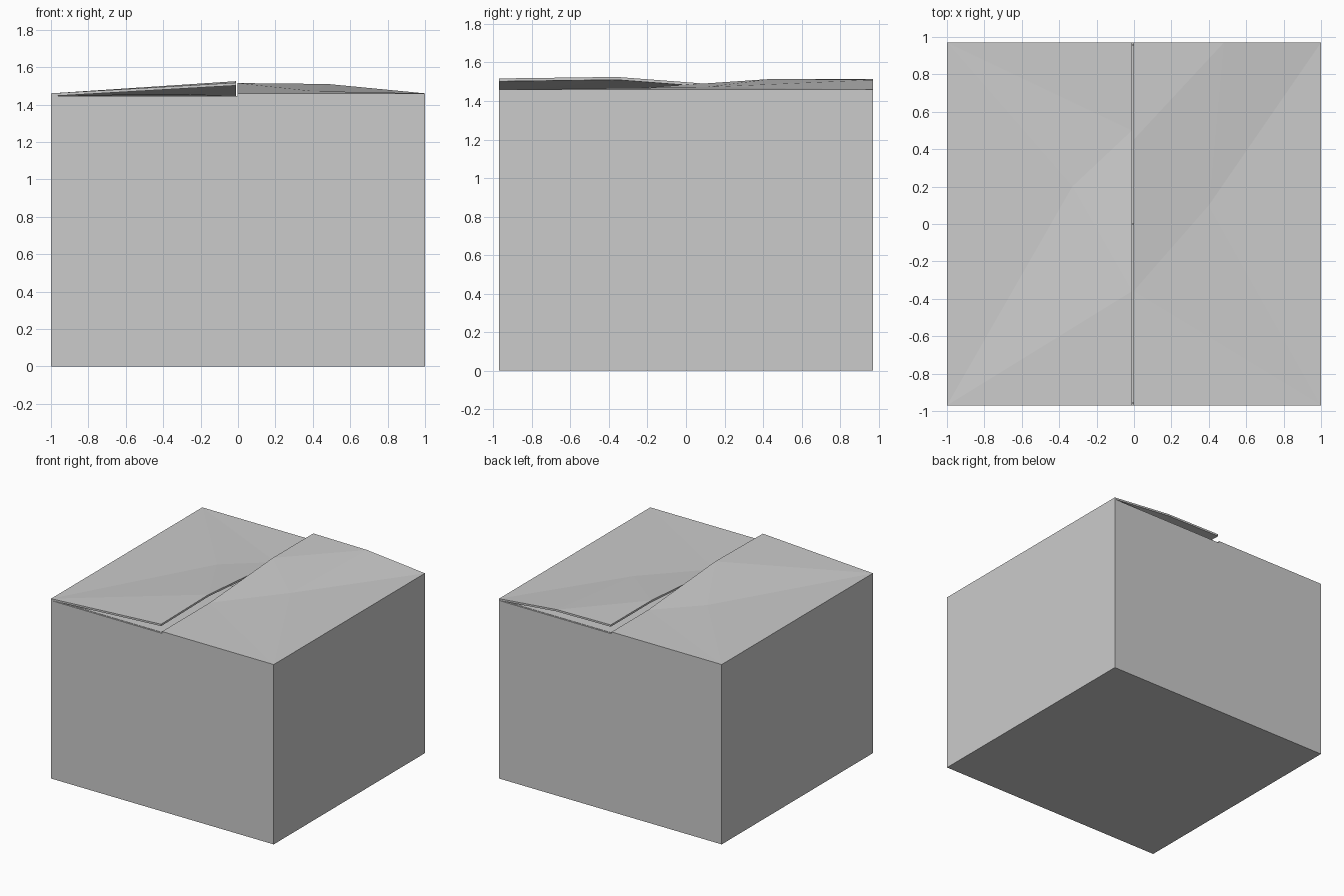
import bpy
import bmesh
from mathutils import Vector
from mathutils.geometry import delaunay_2d_cdt

cube = bpy.data.objects.get("Cube")
if cube:
    bpy.data.objects.remove(cube, do_unlink=True)

HALF_X, HALF_Y, WALL_TOP, CARD = 1.0, 0.97, 1.445, 0.015

grey = bpy.data.materials.new("plain grey card")
grey.use_nodes = True
COLOUR = (0.6, 0.6, 0.6, 1)
grey.diffuse_color = COLOUR
grey.node_tree.nodes["Principled BSDF"].inputs["Base Color"].default_value = COLOUR


def finish(name, bm):
    bmesh.ops.recalc_face_normals(bm, faces=bm.faces[:])
    mesh = bpy.data.meshes.new(name)
    bm.to_mesh(mesh)
    bm.free()
    mesh.materials.append(grey)
    obj = bpy.data.objects.new(name, mesh)
    bpy.context.collection.objects.link(obj)
    return obj


def block(bm, lo, hi):
    lo, hi = Vector(lo), Vector(hi)
    verts = bmesh.ops.create_cube(bm, size=1)["verts"]
    bmesh.ops.scale(bm, vec=hi - lo, verts=verts)
    bmesh.ops.translate(bm, vec=(lo + hi) / 2, verts=verts)


# Open-topped carton with card-thick walls
bm = bmesh.new()
block(bm, (-HALF_X, -HALF_Y, 0), (HALF_X, HALF_Y, WALL_TOP))
lid = max(bm.faces, key=lambda f: f.calc_center_median().z)
bmesh.ops.delete(bm, geom=[lid], context='FACES_ONLY')
carton = finish("carton_body", bm)
shell = carton.modifiers.new("card thickness", 'SOLIDIFY')
shell.thickness = CARD
shell.offset = -1

# Inner flaps folded in from front and back
for name, y0, y1 in (("front_inner_flap", -HALF_Y + CARD, -0.002),
                     ("back_inner_flap", 0.002, HALF_Y - CARD)):
    bm = bmesh.new()
    edge = HALF_X - CARD
    block(bm, (-edge, y0, WALL_TOP - CARD), (edge, y1, WALL_TOP))
    finish(name, bm)


# Outer flaps: warped card triangulated from a few (x, y, lift) points
def outer_flap(name, points):
    flat = [Vector(p[:2]) for p in points]
    tris = delaunay_2d_cdt(flat, [], [], 0, 1e-6)
    coords, faces, origin = tris[0], tris[2], tris[3]
    bm = bmesh.new()
    verts = [bm.verts.new((c.x, c.y, WALL_TOP + points[o[0]][2]))
             for c, o in zip(coords, origin)]
    sheet = [bm.faces.new([verts[i] for i in f]) for f in faces]
    top = bmesh.ops.extrude_face_region(bm, geom=sheet, use_keep_orig=True)
    raised = [g for g in top["geom"] if isinstance(g, bmesh.types.BMVert)]
    bmesh.ops.translate(bm, vec=(0, 0, CARD), verts=raised)
    finish(name, bm)


SEAM_A, SEAM_B = -0.011, -0.003
outer_flap("front_raised_flap", [
    (-HALF_X, -HALF_Y, 0), (-HALF_X, HALF_Y, 0),
    (SEAM_A, -HALF_Y, 0.057), (SEAM_A, -0.36, 0.065),
    (SEAM_A, 0.5, 0), (SEAM_A, HALF_Y, 0), (-0.33, 0.2, 0.01)])
outer_flap("back_raised_flap", [
    (HALF_X, -HALF_Y, 0), (HALF_X, HALF_Y, 0),
    (SEAM_B, -HALF_Y, 0), (SEAM_B, -0.36, 0),
    (SEAM_B, 0.45, 0.055), (SEAM_B, HALF_Y, 0.055),
    (0.48, HALF_Y, 0.05), (0.4, 0.1, 0.012)])
